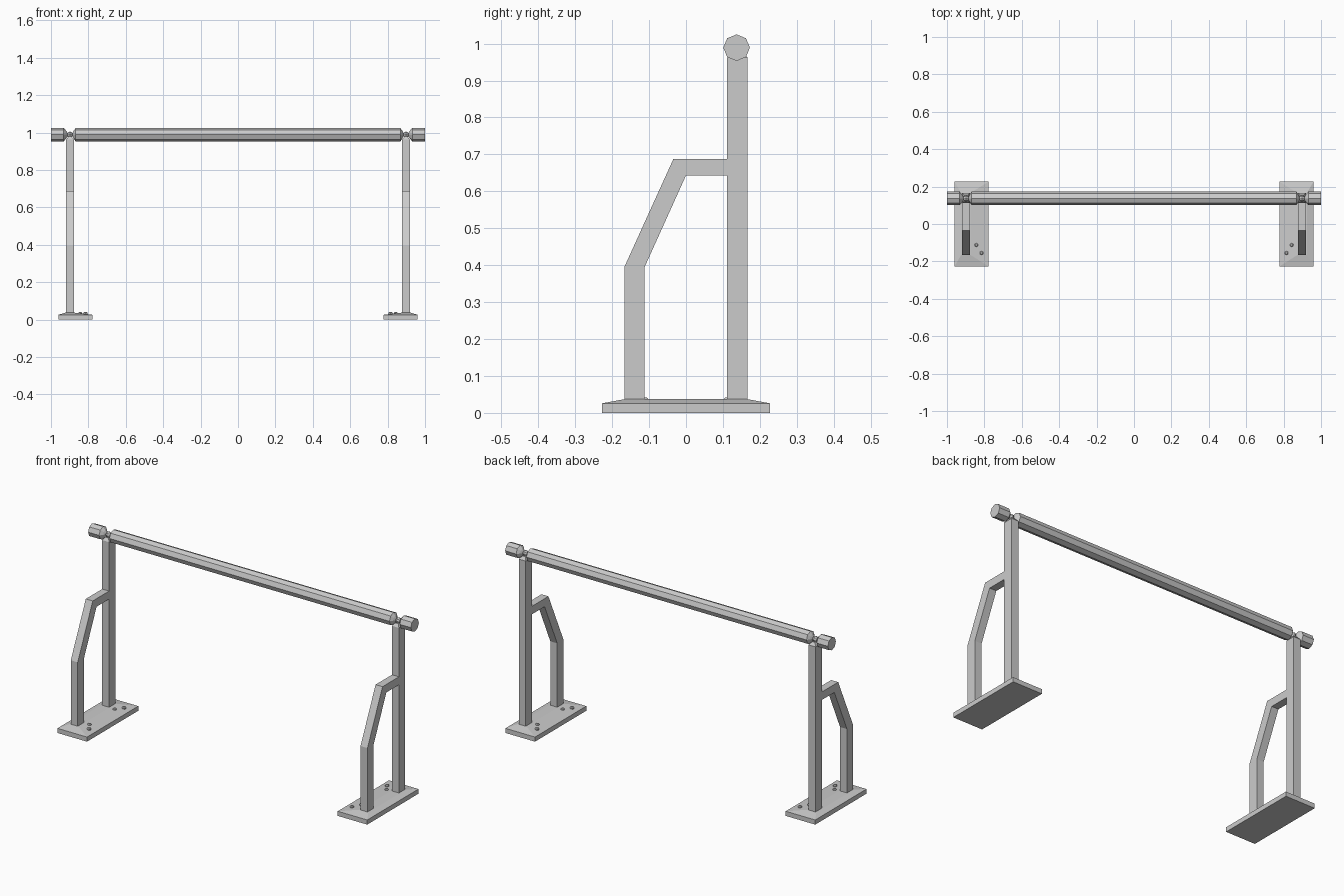
import bpy, bmesh, math

if "Cube" in bpy.data.objects:
    bpy.data.objects.remove(bpy.data.objects["Cube"])

BAR_Y, BAR_Z, POST_X = 0.137, 0.989, 0.898


def make(name, verts, faces, mirror=True):
    me = bpy.data.meshes.new(name)
    me.from_pydata(verts, [], faces)
    bm = bmesh.new()
    bm.from_mesh(me)
    bmesh.ops.recalc_face_normals(bm, faces=bm.faces)
    bm.to_mesh(me)
    bm.free()
    ob = bpy.data.objects.new(name, me)
    bpy.context.collection.objects.link(ob)
    if mirror:
        ob.modifiers.new("mirror", 'MIRROR').use_axis[0] = True
        ob.modifiers["mirror"].use_mirror_merge = False
    return ob


def loft(name, rings, mirror=True):
    """Skin equal-length rings of points and cap both ends."""
    n = len(rings[0])
    verts = [p for r in rings for p in r]
    faces = [(k * n + i, k * n + (i + 1) % n, (k + 1) * n + (i + 1) % n, (k + 1) * n + i)
             for k in range(len(rings) - 1) for i in range(n)]
    faces += [tuple(range(n)), tuple(range((len(rings) - 1) * n, len(rings) * n))]
    return make(name, verts, faces, mirror)


def rect(x0, x1, y0, y1, z):
    return [(x0, y0, z), (x1, y0, z), (x1, y1, z), (x0, y1, z)]


def bar_ring(x, r):
    return [(x, BAR_Y + r * math.sin(i * math.pi / 4), BAR_Z + r * math.cos(i * math.pi / 4))
            for i in range(8)]


def disc(x, y, z, r, n=8):
    return [(x + r * math.cos(i * math.tau / n), y + r * math.sin(i * math.tau / n), z)
            for i in range(n)]


# Base plate with a sloped upper face
loft("base_plate", [rect(0.777, 0.96, -0.227, 0.227, 0),
                    rect(0.777, 0.96, -0.227, 0.227, 0.026),
                    rect(0.872, 0.925, -0.167, 0.167, 0.037)])

# Upright post with a pinched tip under the bar joint
x0, x1 = POST_X - 0.0215, POST_X + 0.0215
loft("upright_post", [rect(x0, x1, 0.111, 0.167, 0.03),
                      rect(x0, x1, 0.111, 0.167, 0.962),
                      rect(x0 + 0.012, x1 - 0.012, 0.122, 0.154, 0.978)])

# Bent front brace: outer and inner line of the side profile
outer = [(-0.167, 0.03), (-0.167, 0.395), (-0.034, 0.688), (0.113, 0.688)]
inner = [(-0.112, 0.03), (-0.112, 0.395), (0.0, 0.643), (0.113, 0.643)]
loft("front_brace", [[(x0, *o), (x1, *o), (x1, *i), (x0, *i)] for o, i in zip(outer, inner)])

# Crossbar: eight-sided, necked down at each post, small knuckle in the neck
half = [(0.868, 0.036), (0.879, 0.02), (0.885, 0.008), (0.890, 0.014), (0.898, 0.017),
        (0.906, 0.014), (0.911, 0.008), (0.918, 0.02), (0.932, 0.036), (1.0, 0.036)]
profile = [(-x, r) for x, r in reversed(half)] + half
loft("crossbar", [bar_ring(x, r) for x, r in profile], mirror=False)

# Bolts on the inner side of each base plate, front and back
for s, end in ((-1, "front"), (1, "back")):
    for k, (x, y) in enumerate(((0.843, 0.112), (0.815, 0.155))):
        loft(f"{end}_bolt_{k + 1}", [disc(x, s * y, 0.02, 0.01), disc(x, s * y, 0.037, 0.01),
                                     disc(x, s * y, 0.041, 0.006)])
